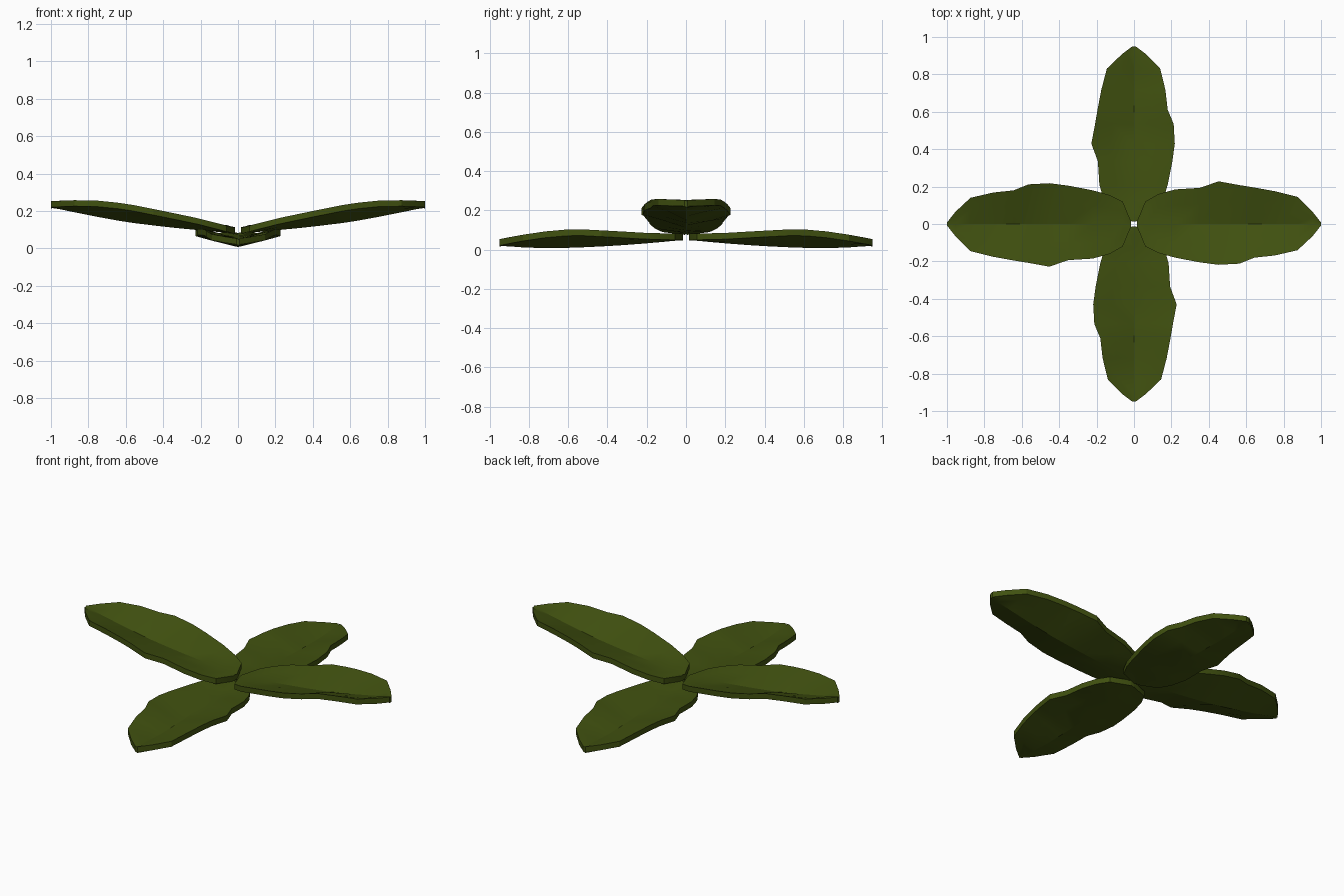
import bpy, math
from mathutils import Matrix, Vector

cube = bpy.data.objects.get("Cube")
if cube:
    bpy.data.objects.remove(cube, do_unlink=True)

green = bpy.data.materials.new("leaf green")
green.use_nodes = True
color = (0.052, 0.082, 0.005, 1)
green.diffuse_color = color
bsdf = green.node_tree.nodes["Principled BSDF"]
bsdf.inputs["Base Color"].default_value = color
bsdf.inputs["Roughness"].default_value = 0.8

THICK = 0.032
# Wavy outline stations: distance along the rib, half widths on both sides
STATIONS = [(0.015, 0.012, 0.012), (0.06, 0.12, 0.12), (0.13, 0.16, 0.155),
            (0.22, 0.185, 0.18), (0.35, 0.193, 0.205), (0.45, 0.228, 0.218),
            (0.56, 0.208, 0.212), (0.64, 0.195, 0.18), (0.75, 0.175, 0.168),
            (0.87, 0.145, 0.14), (0.95, 0.065, 0.065), (0.995, 0.008, 0.008)]


def sample(curve, t):
    """Linear interpolation of evenly spaced heights."""
    f = min(max(t, 0), 0.9999) * (len(curve) - 1)
    i = int(f)
    return curve[i] + (curve[i + 1] - curve[i]) * (f - i)


def make_leaf(name, angle, length, rib, edge):
    """Folded blade: low midrib, raised wavy margins, even thickness."""
    verts, faces = [], []
    cols = (-1, -0.55, 0, 0.55, 1)
    n = len(cols)
    for layer in (0, THICK):
        for k, (r, left, right) in enumerate(STATIONS):
            low, high = sample(rib, r), sample(edge, r)
            for c in cols:
                half = left if c > 0 else right
                wobble = 0.006 * math.sin(k * 2.1 + c) if abs(c) == 0.55 else 0
                z = low + (high - low) * abs(c) + wobble - layer
                verts.append(Vector((r * length, c * half, z)))
    rows = len(STATIONS)
    off = rows * n
    for i in range(rows - 1):
        for j in range(n - 1):
            a = i * n + j
            quad = (a, a + n, a + n + 1, a + 1)
            faces.append(quad)
            faces.append(tuple(off + v for v in reversed(quad)))
    # Close the rim between upper and lower skins
    rim = [j for j in range(n)]
    rim += [i * n + n - 1 for i in range(1, rows)]
    rim += [(rows - 1) * n + j for j in range(n - 2, -1, -1)]
    rim += [i * n for i in range(rows - 2, 0, -1)]
    for a, b in zip(rim, rim[1:] + rim[:1]):
        faces.append((a, b, b + off, a + off))
    mesh = bpy.data.meshes.new(name)
    mesh.from_pydata(verts, [], faces)
    mesh.transform(Matrix.Rotation(math.radians(angle), 4, "Z"))
    mesh.materials.append(green)
    mesh.update()
    leaf = bpy.data.objects.new(name, mesh)
    bpy.context.collection.objects.link(leaf)
    bpy.ops.object.select_all(action="DESELECT")
    leaf.select_set(True)
    bpy.context.view_layer.objects.active = leaf
    bpy.ops.object.mode_set(mode="EDIT")
    bpy.ops.mesh.select_all(action="SELECT")
    bpy.ops.mesh.normals_make_consistent(inside=False)
    bpy.ops.object.mode_set(mode="OBJECT")
    bpy.ops.object.shade_smooth_by_angle(angle=math.radians(25))


# Raised pair along x, flat pair along y
raised = ([0.11, 0.128, 0.148, 0.173, 0.21, 0.252], [0.105, 0.158, 0.2, 0.24, 0.26, 0.252])
flat = ([0.082, 0.064, 0.05, 0.041, 0.038, 0.052], [0.08, 0.084, 0.095, 0.105, 0.088, 0.052])
make_leaf("left_leaf", 0, 1.005, *raised)
make_leaf("right_leaf", 180, 1.005, *raised)
make_leaf("back_leaf", 90, 0.955, *flat)
make_leaf("front_leaf", 270, 0.955, *flat)
